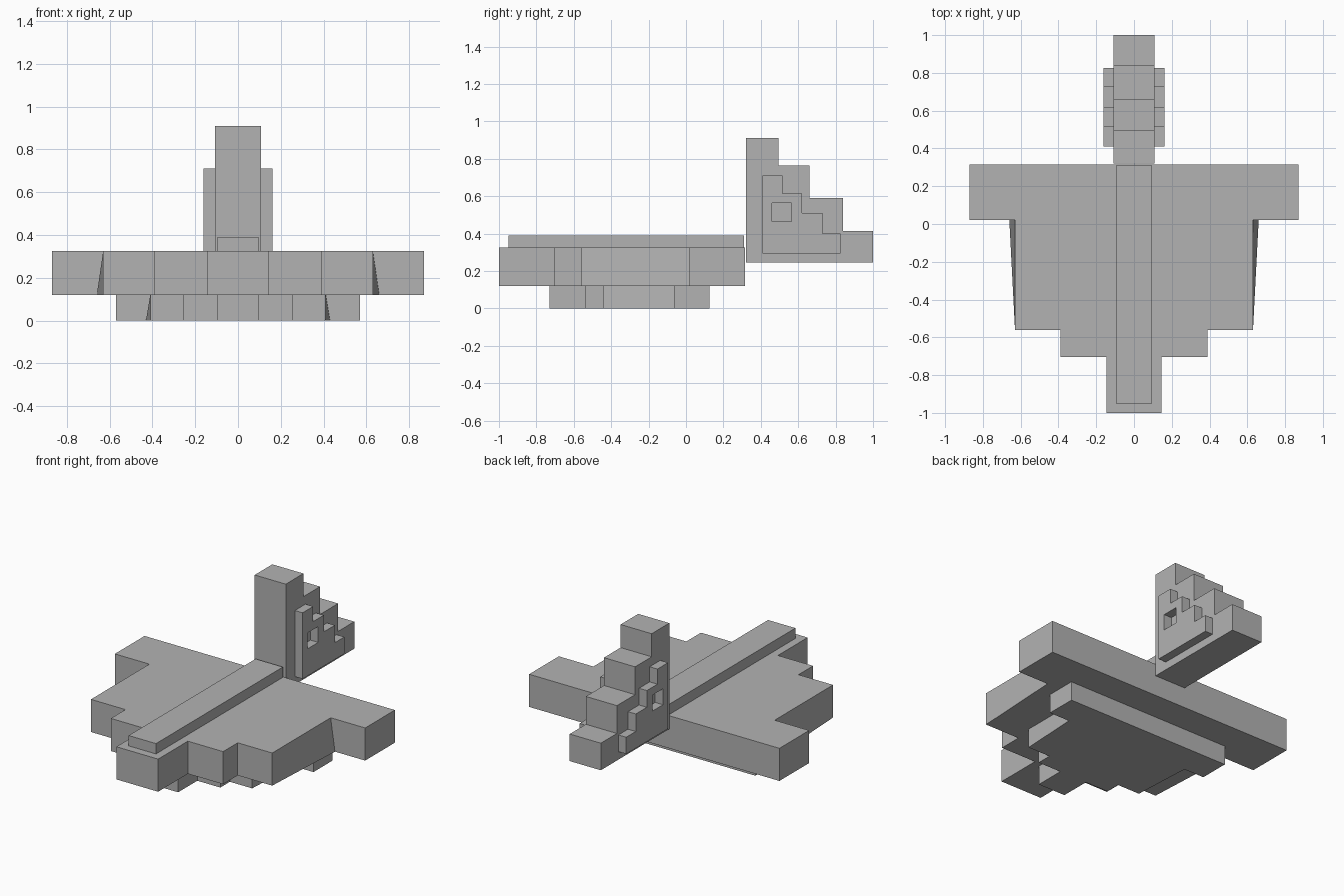
import bpy
import bmesh
from mathutils import Vector

cube = bpy.data.objects.get("Cube")
if cube:
    bpy.data.objects.remove(cube, do_unlink=True)

GREY = (0.45, 0.45, 0.45, 1.0)
grey = bpy.data.materials.new("plain grey")
grey.use_nodes = True
grey.diffuse_color = GREY
grey.node_tree.nodes["Principled BSDF"].inputs["Base Color"].default_value = GREY


def prism(name, start, end):
    """Solid joining two matching loops of points."""
    bm = bmesh.new()
    a = [bm.verts.new(p) for p in start]
    b = [bm.verts.new(p) for p in end]
    bm.faces.new(a)
    bm.faces.new(b[::-1])
    for i in range(len(a)):
        j = (i + 1) % len(a)
        bm.faces.new((a[i], b[i], b[j], a[j]))
    bmesh.ops.recalc_face_normals(bm, faces=bm.faces)
    mesh = bpy.data.meshes.new(name)
    bm.to_mesh(mesh)
    bm.free()
    mesh.materials.append(grey)
    obj = bpy.data.objects.new(name, mesh)
    bpy.context.collection.objects.link(obj)
    return obj


def plate(name, half, z0, z1, flare):
    """Symmetric plate; the wing root corner flares outward at the bottom."""
    def loop(points, z):
        mirrored = [(-x, y) for x, y in reversed(points)]
        return [Vector((x, y, z)) for x, y in points + mirrored]
    low = list(half)
    if flare:
        x, y = low[5]
        low[5] = (x + flare, y)
    return prism(name, loop(low, z0), loop(half, z1))


def side_profile(name, profile, x0, x1):
    return prism(name, [(x0, y, z) for y, z in profile],
                 [(x1, y, z) for y, z in profile])


def rect(y0, y1, z0, z1):
    return [(y0, z0), (y1, z0), (y1, z1), (y0, z1)]


# Stepped body with wings
plate("body", [(0.145, -1), (0.145, -0.705), (0.39, -0.705), (0.39, -0.56),
               (0.63, -0.56), (0.63, 0.02), (0.87, 0.02), (0.87, 0.315)],
      0.12, 0.325, 0.03)

# Smaller stepped belly below the body
plate("belly", [(0.095, -0.73), (0.095, -0.54), (0.255, -0.54), (0.255, -0.445),
                (0.41, -0.445), (0.41, -0.065), (0.57, -0.065), (0.57, 0.125)],
      0, 0.12, 0.02)

# Raised spine along the top
plate("spine", [(0.095, -0.95), (0.095, 0.31)], 0.325, 0.39, 0)

# Stair-shaped tail fin
side_profile("tail_fin",
             [(0.32, 0.245), (1, 0.245), (1, 0.415), (0.84, 0.415), (0.84, 0.59),
              (0.66, 0.59), (0.66, 0.765), (0.495, 0.765), (0.495, 0.91),
              (0.32, 0.91)], -0.108, 0.108)

# Raised stair panels on both fin sides, each with a square recess
panel = [(0.41, 0.295), (0.825, 0.295), (0.825, 0.4), (0.73, 0.4), (0.73, 0.51),
         (0.62, 0.51), (0.62, 0.615), (0.515, 0.615), (0.515, 0.71), (0.41, 0.71)]
for side, s in (("left", 1), ("right", -1)):
    obj = side_profile(side + "_fin_panel", panel, s * 0.108, s * 0.162)
    cutter = side_profile("recess_cutter", rect(0.46, 0.565, 0.465, 0.565),
                          s * 0.05, s * 0.25)
    cutter.hide_render = True
    mod = obj.modifiers.new("recess", "BOOLEAN")
    mod.operation = "DIFFERENCE"
    mod.solver = "EXACT"
    mod.object = cutter
    bpy.context.view_layer.objects.active = obj
    bpy.ops.object.modifier_apply(modifier=mod.name)
    bpy.data.objects.remove(cutter, do_unlink=True)
